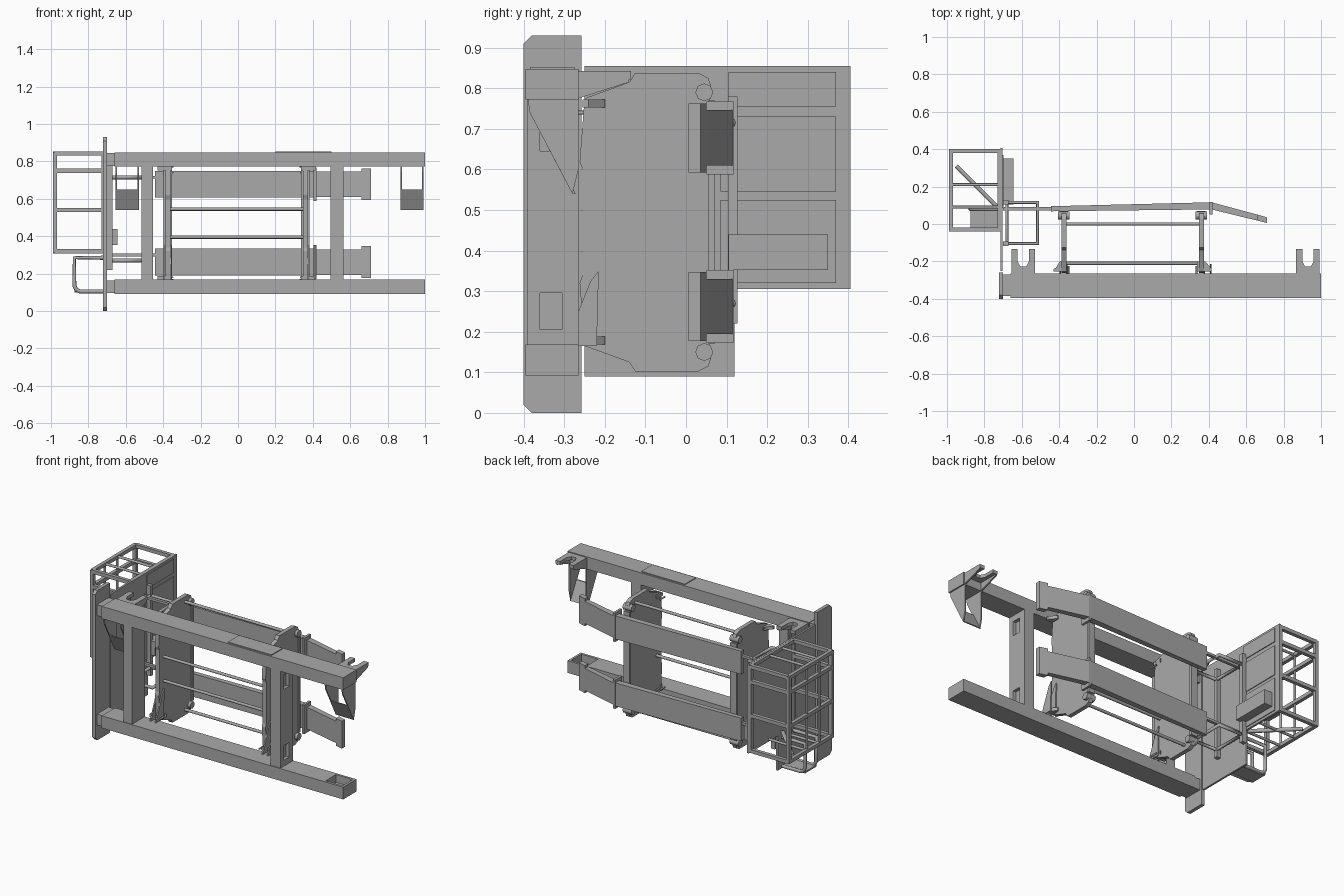
import bpy, bmesh
from mathutils import Vector

old = bpy.data.objects.get("Cube")
if old:
    bpy.data.objects.remove(old, do_unlink=True)

steel = bpy.data.materials.new("steel_grey")
steel.use_nodes = True
GREY = (0.4, 0.4, 0.4, 1)
steel.diffuse_color = GREY
steel.node_tree.nodes["Principled BSDF"].inputs["Base Color"].default_value = GREY


def prism(name, outline, axis, lo, hi):
    """Extrude a 2D outline along x (outline is y,z), y (x,z) or z (x,y)."""
    bm = bmesh.new()
    place = {"x": lambda a, b: (lo, a, b), "y": lambda a, b: (a, lo, b),
             "z": lambda a, b: (a, b, lo)}[axis]
    face = bm.faces.new([bm.verts.new(place(a, b)) for a, b in outline])
    ext = bmesh.ops.extrude_face_region(bm, geom=[face])
    shift = Vector([hi - lo if axis == k else 0 for k in "xyz"])
    bmesh.ops.translate(bm, vec=shift, verts=[v for v in ext["geom"] if isinstance(v, bmesh.types.BMVert)])
    bmesh.ops.recalc_face_normals(bm, faces=bm.faces)
    mesh = bpy.data.meshes.new(name)
    bm.to_mesh(mesh)
    bm.free()
    mesh.materials.append(steel)
    ob = bpy.data.objects.new(name, mesh)
    bpy.context.collection.objects.link(ob)
    return ob


def box(name, x0, x1, y0, y1, z0, z1):
    return prism(name, [(x0, y0), (x1, y0), (x1, y1), (x0, y1)], "z", z0, z1)


def rod(name, points, radius, closed=False):
    curve = bpy.data.curves.new(name, "CURVE")
    curve.dimensions = "3D"
    curve.bevel_depth = radius
    curve.bevel_resolution = 2
    curve.use_fill_caps = True
    spline = curve.splines.new("POLY")
    spline.points.add(len(points) - 1)
    for p, co in zip(spline.points, points):
        p.co = (*co, 1)
    spline.use_cyclic_u = closed
    curve.materials.append(steel)
    ob = bpy.data.objects.new(name, curve)
    bpy.context.collection.objects.link(ob)
    return ob


def pocket(target, *bounds):
    cutter = box("pocket_cutter", *bounds)
    cutter.hide_render = True
    cutter.hide_set(True)
    cutter.display_type = "WIRE"
    mod = target.modifiers.new("pocket", "BOOLEAN")
    mod.operation = "DIFFERENCE"
    mod.object = cutter
    # bake the cut, then drop the cutter
    bpy.context.view_layer.update()
    baked = bpy.data.meshes.new_from_object(target.evaluated_get(bpy.context.evaluated_depsgraph_get()))
    target.modifiers.clear()
    target.data = baked
    bpy.data.objects.remove(cutter, do_unlink=True)


MID = 0.47  # height of the mirror plane between the upper and lower halves

# main rails and uprights
top_rail = box("top_rail", -0.66, 1.0, -0.395, -0.265, 0.772, 0.848)
bottom_rail = box("bottom_rail", -0.66, 1.0, -0.395, -0.265, 0.092, 0.168)
pocket(bottom_rail, 0.87, 0.985, -0.38, -0.28, 0.12, 0.2)
box("rail_pad", 0.2, 0.5, -0.385, -0.275, 0.848, 0.853)
for side, x0, x1 in (("left", 0.495, 0.565), ("right", -0.515, -0.455)):
    post = box(side + "_upright", x0, x1, -0.39, -0.265, 0.168, 0.772)
    outer = x1 if side == "left" else x0
    for z0, z1 in ((0.205, 0.295), (0.645, 0.735)):
        pocket(post, outer - 0.02, outer + 0.02, -0.36, -0.305, z0, z1)

# end plate with bevelled front corners and rail sleeves
prism("end_plate", [(-0.4, 0.02), (-0.38, 0), (-0.258, 0), (-0.258, 0.93),
                    (-0.38, 0.93), (-0.4, 0.91)], "x", -0.722, -0.7)
for z0 in (0.096, 0.776):
    box("rail_sleeve", -0.7, -0.66, -0.385, -0.27, z0, z0 + 0.068)

# forked brackets with hanging tapered legs at both ends of the top rail
for x in (-0.592, 0.93):
    w = 0.063
    prism("forked_bracket", [(x - w, -0.265), (x + w, -0.265), (x + w, -0.135), (x + 0.03, -0.135),
                             (x + 0.03, -0.2), (x + 0.015, -0.228), (x - 0.015, -0.228),
                             (x - 0.03, -0.2), (x - 0.03, -0.135), (x - w, -0.135)], "z", 0.822, 0.843)
    for s in (-1, 1):
        e = x + s * 0.058
        prism("bracket_gusset", [(-0.265, 0.775), (-0.14, 0.815), (-0.14, 0.83), (-0.265, 0.83)],
              "x", e - 0.005, e + 0.005)
        prism("hanging_leg", [(-0.39, 0.775), (-0.385, 0.74), (-0.28, 0.54), (-0.265, 0.6), (-0.265, 0.775)],
              "x", e - 0.004, e + 0.004)
    prism("hanging_leg_plate", [(-0.338, 0.65), (-0.28, 0.54), (-0.272, 0.54), (-0.33, 0.65)],
          "x", x - 0.058, x + 0.058)

# big side plates; the scalloped rear corner is mirrored top to bottom
upper = [(-0.255, 0.6), (-0.262, 0.62), (-0.25, 0.775), (-0.14, 0.815), (-0.125, 0.838), (0.03, 0.838),
         (0.055, 0.825), (0.062, 0.805), (0.052, 0.785), (0.068, 0.755), (0.068, 0.6)]
lower = [(y, 2 * MID - z) for y, z in reversed(upper)]
lower = [(y, z) if y > -0.1 else (y - 0.0, min(z, 0.34)) for y, z in lower]
for side, s, x in (("left", 1, 0.36), ("right", -1, -0.375)):
    prism(side + "_side_plate", upper + lower, "x", x - 0.013, x + 0.013)
    box(side + "_plate_rear_flange", x - 0.022, x + 0.022, 0.055, 0.07, 0.17, 0.77)
    for z0 in (0.168, 0.752):
        prism(side + "_plate_foot", [(x - 0.022, -0.2), (x + 0.022, -0.2), (x + s * 0.055, -0.24),
                                     (x + s * 0.055, -0.255), (x - s * 0.022, -0.255)][::s],
              "z", z0, z0 + 0.02)
    for off in (0.0, 0.035):
        prism(side + "_foot_rib", [(-0.3, 0.165), (-0.22, 0.165), (-0.215, 0.35), (-0.235, 0.325)],
              "x", x + s * off + 0.012, x + s * off + 0.02)
    for z in (0.18, 0.74):
        rod(side + "_pin", [(x - s * 0.025, -0.27, z), (x - s * 0.025, -0.225, z)], 0.005)
    for z in (0.15, 0.79):
        rod(side + "_roller", [(x - 0.03, 0.045, z), (x + 0.03, 0.045, z)], 0.022)

# cross rods between the side plates
for y, z in ((-0.21, 0.545), (-0.21, 0.395), (0.0, 0.805), (0.0, 0.135)):
    rod("cross_rod", [(-0.37, y, z), (0.36, y, z)], 0.009)

# two rear arms with angled flared tips
for part, z in (("upper", 0.678), ("lower", 0.262)):
    h = 0.072
    prism(part + "_arm", [(-0.445, 0.068), (0.41, 0.078), (0.41, 0.116), (-0.445, 0.095)], "z", z - h, z + h)
    prism(part + "_arm_collar", [(0.405, 0.05), (0.42, 0.05), (0.42, 0.117), (0.405, 0.117)],
          "z", z - 0.09, z + 0.09)
    prism(part + "_arm_tip", [(0.415, 0.078), (0.415, 0.116), (0.66, 0.05), (0.66, 0.018)], "z", z - 0.068, z + 0.068)
    prism(part + "_arm_end", [(0.66, 0.018), (0.66, 0.05), (0.71, 0.036), (0.71, 0.006)], "z", z - 0.085, z + 0.085)
    box(part + "_arm_extension", -0.7, -0.44, 0.072, 0.09, z + 0.03, z + 0.045)

# bulkhead panel behind the cage
prism("bulkhead", [(-0.25, 0.09), (0.12, 0.09), (0.12, 0.305), (0.405, 0.305),
                   (0.405, 0.855), (-0.25, 0.855)], "x", -0.715, -0.703)
for y0, y1, z0, z1 in ((0.105, 0.37, 0.755, 0.84), (0.085, 0.37, 0.545, 0.73), (0.085, 0.37, 0.32, 0.525)):
    box("bulkhead_inset_panel", -0.703, -0.698, y0, y1, z0, z1)
box("equipment_box", -0.7, -0.643, 0.105, 0.35, 0.352, 0.44)

# square support hoops joining the bulkhead to the frame
for z in (0.27, 0.715):
    rod("support_hoop", [(-0.68, -0.105, z), (-0.515, -0.105, z), (-0.515, 0.115, z), (-0.68, 0.115, z)],
        0.011, True)
for y in (-0.105, 0.115):
    box("support_post", -0.7, -0.672, y - 0.012, y + 0.012, 0.22, 0.78)

# railed cage
B = 0.011
XC, XD = -0.978, -0.718
YC = (-0.03, 0.09, 0.21, 0.39)
for y in (YC[0], YC[-1]):
    for x in (XC, XD):
        box("cage_corner_post", x - B, x + B, y - B, y + B, 0.31, 0.85)
    for z in (0.32, 0.54, 0.75, 0.843):
        box("cage_cross_bar", XC, XD, y - B, y + B, z - B, z + B)
for z in (0.32, 0.54, 0.75, 0.843):
    box("cage_side_bar", XC - B, XC + B, YC[0], YC[-1], z - B, z + B)
box("cage_top_inner_bar", XD - B, XD + B, YC[0], YC[-1], 0.832, 0.854)
for y in YC[1:3]:
    rod("cage_roof_rod", [(XC, y, 0.843), (XD, y, 0.843)], 0.008)
    rod("cage_side_rod", [(XC, y, 0.32), (XC, y, 0.843)], 0.007)
    rod("cage_floor_rod", [(XC, y, 0.32), (XD, y, 0.32)], 0.008)
rod("cage_floor_brace", [(-0.95, 0.31, 0.32), (-0.73, 0.09, 0.32)], 0.012)

# rounded step hoops below the cage
for y in (-0.03, 0.08):
    rod("step_hoop", [(-0.72, y, 0.285), (-0.875, y, 0.285), (-0.875, y, 0.135), (-0.865, y, 0.115),
                      (-0.845, y, 0.105), (-0.72, y, 0.105)], 0.011)
box("step_tread", -0.875, -0.72, -0.03, 0.08, 0.1, 0.11)
